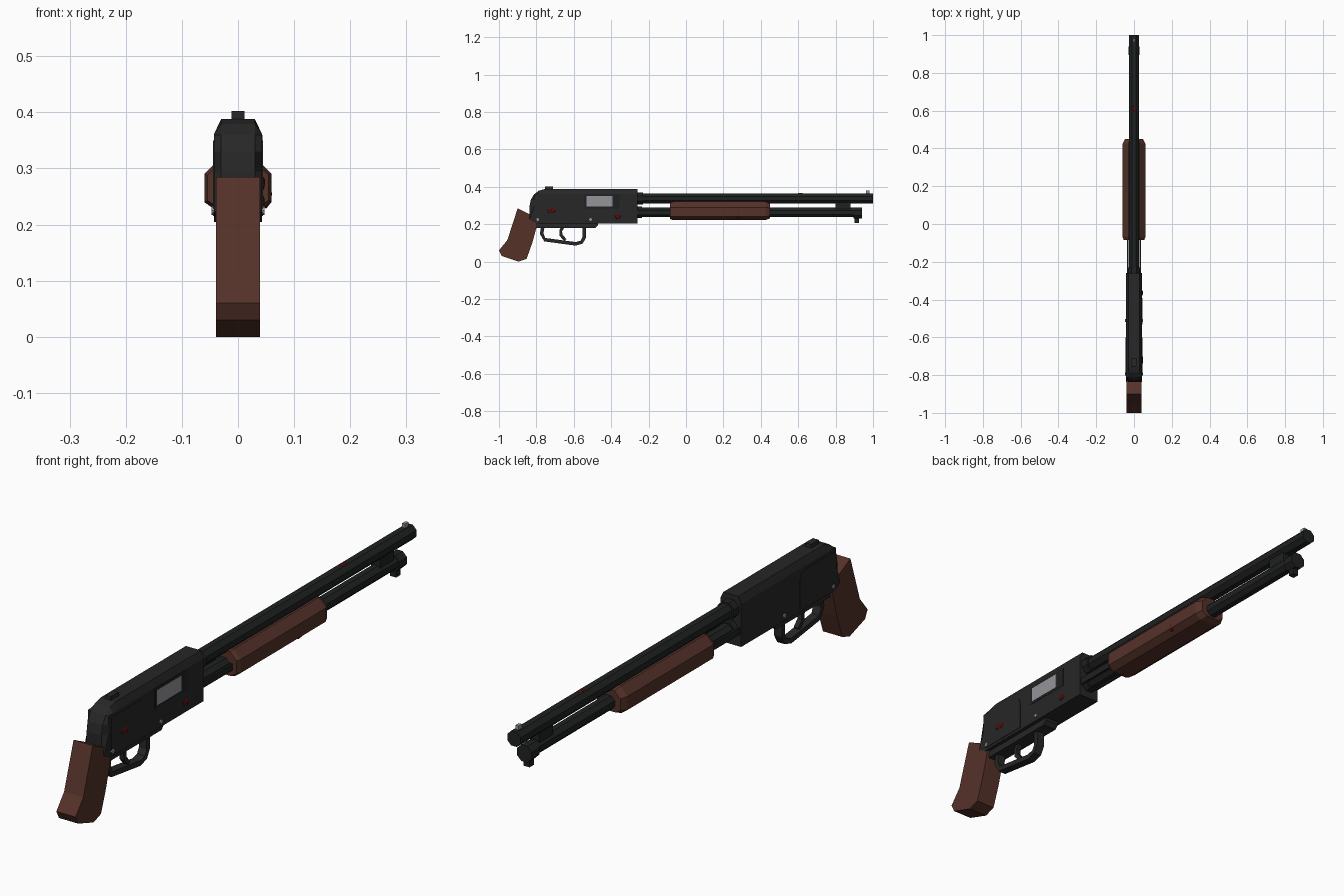
import bpy, bmesh, math
from mathutils import Vector

cube = bpy.data.objects.get("Cube")
if cube:
    bpy.data.objects.remove(cube, do_unlink=True)


def material(name, r, g, b):
    m = bpy.data.materials.new(name)
    m.use_nodes = True
    m.diffuse_color = (r, g, b, 1)
    m.node_tree.nodes["Principled BSDF"].inputs["Base Color"].default_value = (r, g, b, 1)
    return m


BLACK = material("black metal", .02, .02, .02)
DARK = material("dark barrel metal", .014, .015, .015)
WOOD = material("brown wood", .09, .032, .022)
GREY = material("grey steel", .3, .3, .32)
RED = material("dark red", .09, .004, .004)


def finish(name, bm, mat):
    bmesh.ops.recalc_face_normals(bm, faces=bm.faces)
    mesh = bpy.data.meshes.new(name)
    bm.to_mesh(mesh)
    bm.free()
    mesh.materials.append(mat)
    obj = bpy.data.objects.new(name, mesh)
    bpy.context.collection.objects.link(obj)
    return obj


def loft(name, rings, mat):
    """Skin equal-length rings of points and cap both ends."""
    bm = bmesh.new()
    loops = [[bm.verts.new(p) for p in ring] for ring in rings]
    n = len(loops[0])
    for a, b in zip(loops, loops[1:]):
        for i in range(n):
            j = (i + 1) % n
            bm.faces.new((a[i], a[j], b[j], b[i]))
    bm.faces.new(loops[0])
    bm.faces.new(loops[-1])
    return finish(name, bm, mat)


def side_plate(name, outline, x0, x1, mat):
    return loft(name, [[(x, y, z) for y, z in outline] for x in (x0, x1)], mat)


def box(name, x, y, z, mat):
    return side_plate(name, [(y[0], z[0]), (y[1], z[0]), (y[1], z[1]), (y[0], z[1])], *x, mat)


def tube(name, y0, y1, z, r, mat, sides=8):
    angles = [math.tau * (i + .5) / sides for i in range(sides)]
    r /= math.cos(math.pi / sides)
    return loft(name, [[(r * math.cos(a), y, z + r * math.sin(a)) for a in angles]
                       for y in (y0, y1)], mat)


def strap(name, path, half, width, mat):
    """Flat bar that follows a path in the side plane."""
    rings = []
    pts = [Vector(p) for p in path]
    for i, p in enumerate(pts):
        d = (pts[min(i + 1, len(pts) - 1)] - pts[max(i - 1, 0)]).normalized()
        n = Vector((-d.y, d.x)) * half
        rings.append([(x, (p + s * n).x, (p + s * n).y)
                      for x, s in ((-width, -1), (width, -1), (width, 1), (-width, 1))])
    return loft(name, rings, mat)


def spot(name, loc, scale):
    bm = bmesh.new()
    bmesh.ops.create_icosphere(bm, subdivisions=1, radius=1)
    for v in bm.verts:
        v.co = [c * s for c, s in zip(v.co, scale)]
        v.co += Vector(loc)
    return finish(name, bm, RED)


# Pistol-grip stock
grip = [(-.90, .285), (-.83, .25), (-.79, .235), (-.80, .18), (-.822, .10),
        (-.852, .015), (-.895, 0), (-.985, .03), (-1, .06), (-.955, .115)]
side_plate("grip_stock", grip, -.039, .039, WOOD)

# Receiver with a chamfered top and rounded heel
body = [(-.26, .205), (-.26, .388), (-.755, .388), (-.787, .379), (-.812, .36),
        (-.83, .33), (-.837, .295), (-.837, .222), (-.80, .205)]
inset = [(max(y, -.812) if z > .29 else y, min(z, .362)) for y, z in body]
loft("receiver", [[(x, y, z) for y, z in ring] for x, ring in
                  ((-.0425, inset), (-.03, body), (.03, body), (.0425, inset))], BLACK)
box("rear_sight", (-.012, .012), (-.755, -.71), (.38, .402), BLACK)
side_plate("trigger_plate", [(-.80, .21), (-.80, .18), (-.485, .18), (-.47, .195), (-.47, .21)],
           -.028, .028, BLACK)

# Side panels and pins on both flanks
panel = [(-.80, .215), (-.60, .215), (-.60, .315), (-.606, .338), (-.622, .35), (-.80, .35)]
for s, side in ((1, "left"), (-1, "right")):
    side_plate("side_panel_" + side, panel, s * .042, s * .0445, BLACK)
    for where, y in (("rear", -.793), ("front", -.51)):
        pin = [(y + .008 * math.cos(math.tau * i / 8), .225 + .008 * math.sin(math.tau * i / 8))
               for i in range(8)]
        side_plate(f"{where}_pin_{side}", pin, s * .04, s * .047, GREY)
    box("action_bar_" + side, (s * .03, s * .038), (-.26, -.07), (.25, .275), DARK)

# Ejection port
box("port_frame", (.042, .0435), (-.545, -.355), (.285, .36), DARK)
box("ejection_port", (.042, .0445), (-.533, -.393), (.294, .35), GREY)

# Trigger and guard
strap("trigger_guard", [(-.765, .19), (-.772, .15), (-.755, .117), (-.59, .095),
                        (-.558, .104), (-.544, .13), (-.544, .185)], .0095, .016, BLACK)
strap("trigger", [(-.655, .19), (-.67, .165), (-.668, .14), (-.645, .115)], .008, .009, BLACK)

# Barrel, magazine tube and their fittings
tube("barrel", -.27, 1, .337, .027, DARK)
tube("barrel_collar", -.265, -.23, .337, .033, DARK)
tube("magazine_tube", -.27, .94, .263, .0255, DARK)
tube("magazine_collar", -.265, -.235, .263, .031, DARK)
tube("magazine_cap", .895, .94, .26, .03, DARK)
box("cap_lug", (-.012, .012), (.902, .926), (.207, .24), DARK)
box("barrel_bracket", (-.018, .018), (.80, .88), (.265, .335), DARK)
box("front_sight", (-.006, .006), (.963, .982), (.355, .379), GREY)

# Sliding fore-end
half = [(.035, .222), (.06, .24), (.06, .29), (.03, .32)]
section = half + [(-x, z) for x, z in reversed(half)]
loft("fore_end", [[(x * k, y, .27 + (z - .27) * k) for x, z in section]
                  for y, k in ((-.085, .9), (-.07, 1), (.425, 1), (.45, .8))], WOOD)

# Red spots
spot("receiver_spot_rear", (.043, -.72, .273), (.006, .027, .015))
spot("receiver_spot_front", (.043, -.365, .24), (.005, .016, .014))
spot("fore_end_spot", (.05, .28, .248), (.012, .024, .02))
spot("barrel_spot", (0, .61, .362), (.012, .018, .006))
